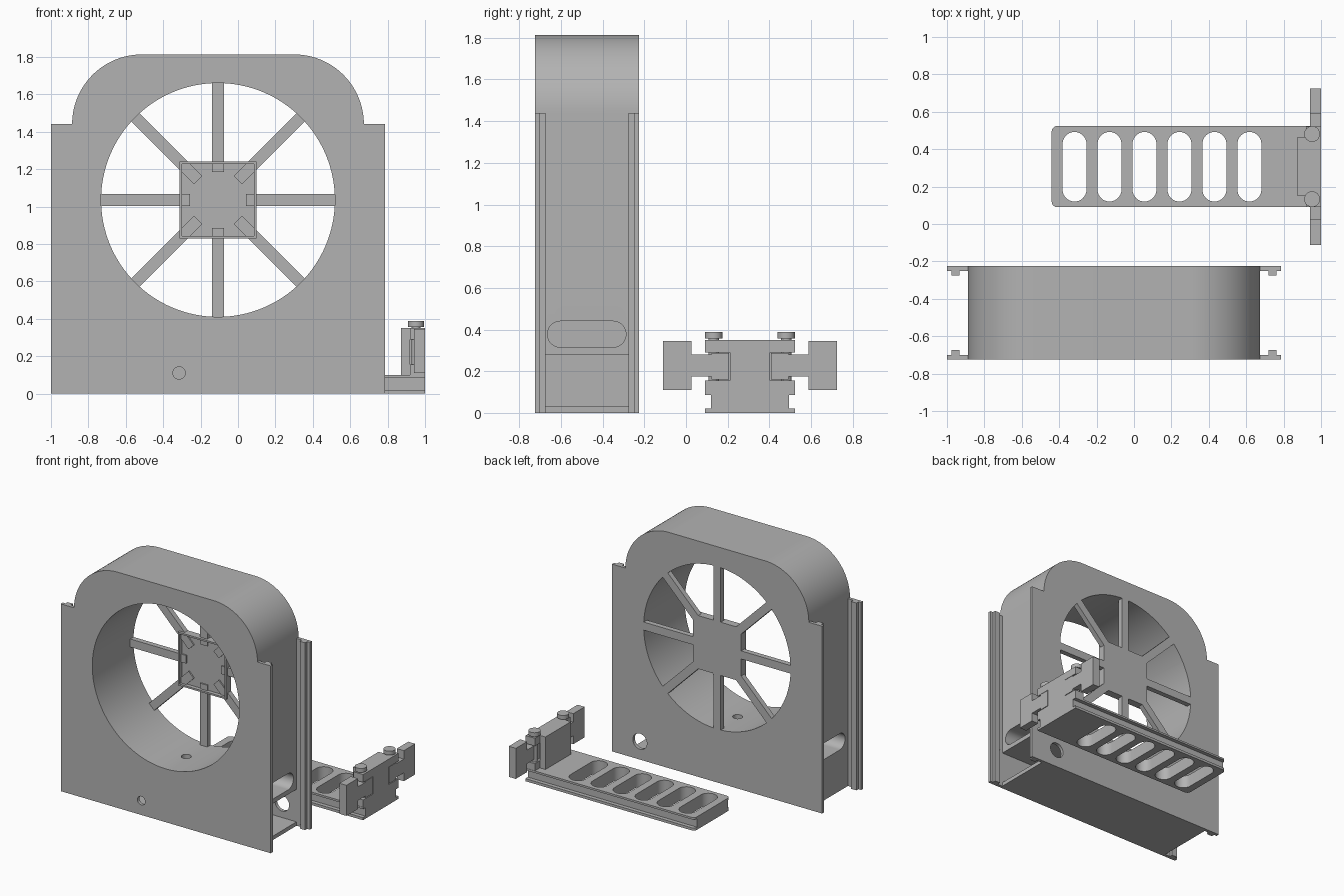
import bpy, bmesh
from math import pi, sin, cos, radians
from mathutils import Matrix, Vector

cube = bpy.data.objects.get("Cube")
if cube:
    bpy.data.objects.remove(cube, do_unlink=True)

grey = bpy.data.materials.new("plain_grey")
grey.use_nodes = True
grey.diffuse_color = (0.45, 0.45, 0.45, 1)
grey.node_tree.nodes["Principled BSDF"].inputs["Base Color"].default_value = (0.45, 0.45, 0.45, 1)


def prism(name, pts, lo, hi, axis):
    """Extrude a 2D outline along an axis."""
    place = {"x": lambda a, b, t: (t, a, b),
             "y": lambda a, b, t: (a, t, b),
             "z": lambda a, b, t: (a, b, t)}[axis]
    bm = bmesh.new()
    base = [bm.verts.new(place(a, b, lo)) for a, b in pts]
    top = [bm.verts.new(place(a, b, hi)) for a, b in pts]
    bm.faces.new(base)
    bm.faces.new(top)
    n = len(pts)
    for i in range(n):
        j = (i + 1) % n
        bm.faces.new((base[i], base[j], top[j], top[i]))
    bmesh.ops.recalc_face_normals(bm, faces=bm.faces[:])
    mesh = bpy.data.meshes.new(name)
    bm.to_mesh(mesh)
    bm.free()
    mesh.materials.append(grey)
    obj = bpy.data.objects.new(name, mesh)
    bpy.context.collection.objects.link(obj)
    return obj


def rect(a0, a1, b0, b1):
    return [(a0, b0), (a1, b0), (a1, b1), (a0, b1)]


def box(name, x0, x1, y0, y1, z0, z1):
    return prism(name, rect(x0, x1, y0, y1), z0, z1, "z")


def arc(ca, cb, r, start, end, n):
    return [(ca + r * cos(radians(start + (end - start) * i / n)),
             cb + r * sin(radians(start + (end - start) * i / n))) for i in range(n + 1)]


def disc(name, a, b, r, lo, hi, axis, n=48):
    return prism(name, arc(a, b, r, 0, 360, n)[:-1], lo, hi, axis)


def stadium(a0, a1, b0, b1):
    """Slot outline with round ends on its longer direction."""
    w, h = a1 - a0, b1 - b0
    r = min(w, h) / 2
    if w > h:
        return arc(a1 - r, b0 + r, r, -90, 90, 20) + arc(a0 + r, b0 + r, r, 90, 270, 20)
    return arc(a0 + r, b1 - r, r, 0, 180, 20) + arc(a0 + r, b0 + r, r, 180, 360, 20)


def combine(obj, others, operation):
    """Apply booleans and delete the helper objects."""
    bpy.context.view_layer.objects.active = obj
    for other in others:
        mod = obj.modifiers.new("bool", "BOOLEAN")
        mod.operation, mod.solver, mod.object = operation, "EXACT", other
        bpy.ops.object.modifier_apply(modifier=mod.name)
        bpy.data.objects.remove(other, do_unlink=True)
    return obj


# Fan housing: rounded top body with side rails
XC, YC, ZC = -0.107, -0.475, 1.035
HALF, DEEP, SHOULDER, TOP, R = 0.78, 0.25, 1.44, 1.813, 0.373
FRONT, BACK = YC - DEEP, YC + DEEP
outline = [(XC - HALF, 0), (XC + HALF, 0)]
outline += arc(XC + HALF - R, SHOULDER, R, 0, 90, 32)
outline += arc(XC - HALF + R, SHOULDER, R, 90, 180, 32)
housing = prism("fan_housing", outline, FRONT, BACK, "y")

rail = [(0.74, 0.25), (0.893, 0.25), (0.893, 0.225), (0.87, 0.225),
        (0.87, 0.2), (0.825, 0.2), (0.825, 0.225), (0.74, 0.225)]
rails = [prism("rail", [(XC + sx * a, YC + sy * b) for a, b in rail], 0, SHOULDER, "z")
         for sx in (-1, 1) for sy in (-1, 1)]
combine(housing, rails, "UNION")

# Air duct, drawer tunnel, grip slots and cable holes
right = XC + HALF
left = XC - HALF
cutters = [
    disc("duct", XC, ZC, 0.625, FRONT - 0.1, BACK + 0.1, "y", 128),
    box("tunnel", -0.7, right + 0.05, FRONT + 0.025, BACK - 0.025, 0.03, 0.28),
    disc("front_hole", -0.315, 0.11, 0.033, FRONT - 0.1, YC, "y"),
    disc("back_hole", 0.55, 0.14, 0.06, YC, BACK + 0.1, "y"),
    disc("duct_hole", XC, YC, 0.035, 0.2, 0.55, "z"),
]
grip = stadium(-0.665, -0.288, 0.315, 0.44)
cutters += [prism("grip", grip, right - 0.25, right + 0.05, "x"),
            prism("grip", grip, left - 0.05, left + 0.25, "x")]
combine(housing, cutters, "DIFFERENCE")

# Eight spokes flush with the back
for k in range(8):
    spoke = prism(f"spoke_{k + 1}", rect(0.15, 0.632, -0.031, 0.031), BACK - 0.04, BACK, "y")
    turn = Matrix.Translation((XC, 0, ZC)) @ Matrix.Rotation(-k * pi / 4, 4, "Y")
    spoke.data.transform(turn)

# Square motor mount with a raised rim
hub = box("motor_mount", XC - 0.205, XC + 0.205, BACK - 0.06, BACK, ZC - 0.205, ZC + 0.205)
combine(hub, [box("recess", XC - 0.192, XC + 0.192, BACK - 0.1, BACK - 0.03,
                  ZC - 0.192, ZC + 0.192)], "DIFFERENCE")

# Slotted drawer with grooved sides
Y0, Y1, X0 = 0.09, 0.524, -0.44
YM = (Y0 + Y1) / 2
plan = ([(1, Y0), (1, Y1)] + arc(X0 + 0.03, Y1 - 0.03, 0.03, 90, 180, 8)
        + arc(X0 + 0.03, Y0 + 0.03, 0.03, 180, 270, 8))
drawer = prism("drawer", plan, 0, 0.1, "z")
cutters = [box("groove", -0.6, 1.1, y - 0.03, y + 0.03, 0.02, 0.085) for y in (Y0, Y1)]
for i in range(6):
    x = -0.318 + i * 0.187
    cutters.append(prism("vent", stadium(x - 0.064, x + 0.064, 0.12, 0.492), -0.1, 0.2, "z"))
combine(drawer, cutters, "DIFFERENCE")

# Upright drawer front with a window at each end
half = [(0.215, 0.1), (0.215, 0.155), (0.095, 0.155), (0.095, 0.29), (0.215, 0.29), (0.215, 0.35)]
face = [(YM + a, z) for a, z in half] + [(YM - a, z) for a, z in reversed(half)]
prism("drawer_front", face, 0.92, 1.0, "x")
box("drawer_front_backing", 0.872, 0.92, YM - 0.155, YM + 0.155, 0.1, 0.35)

# Sliding latches and their pins
latch = [(0.1, 0.16), (0.185, 0.16), (0.185, 0.175), (0.28, 0.175), (0.28, 0.11), (0.418, 0.11),
         (0.418, 0.345), (0.28, 0.345), (0.28, 0.28), (0.185, 0.28), (0.185, 0.288), (0.1, 0.288)]
for side, s in (("front", -1), ("back", 1)):
    prism(f"{side}_latch", [(YM + s * a, z) for a, z in latch], 0.94, 1.0, "x")
    y = YM + s * 0.174
    disc(f"{side}_pin_stem", 0.952, y, 0.025, 0.15, 0.36, "z")
    disc(f"{side}_pin_head", 0.952, y, 0.042, 0.357, 0.388, "z")

# Smooth curved walls, keep edges sharp
for obj in bpy.data.objects:
    obj.select_set(obj.type == "MESH" and grey.name in obj.data.materials)
bpy.context.view_layer.objects.active = housing
bpy.ops.object.shade_smooth_by_angle(angle=radians(30))
